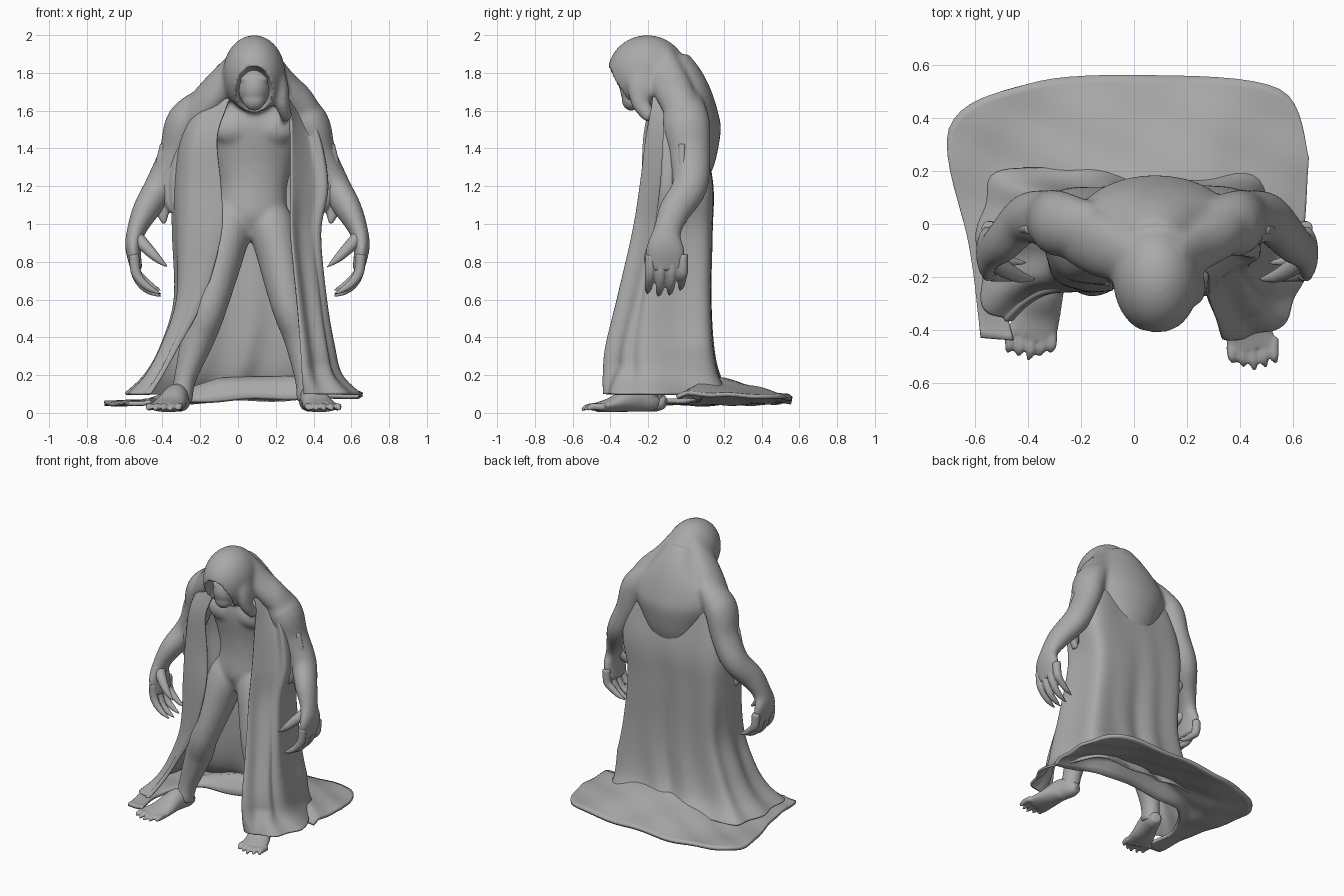
import bpy, bmesh, math
from mathutils import Vector, Matrix

cube = bpy.data.objects.get("Cube")
if cube:
    bpy.data.objects.remove(cube, do_unlink=True)

grey = bpy.data.materials.new("stone_grey")
grey.use_nodes = True
grey.diffuse_color = (0.4, 0.4, 0.4, 1)
grey.node_tree.nodes["Principled BSDF"].inputs["Base Color"].default_value = (0.4, 0.4, 0.4, 1)


def spline(pts, steps):
    """Catmull-Rom samples through points of any dimension."""
    out = []
    for i in range(len(pts) - 1):
        a, b, c, d = pts[max(i - 1, 0)], pts[i], pts[i + 1], pts[min(i + 2, len(pts) - 1)]
        for k in range(steps):
            t = k / steps
            out.append([q + t * (r - p + t * (2 * p - 5 * q + 4 * r - s + t * (3 * (q - r) + s - p))) / 2
                        for p, q, r, s in zip(a, b, c, d)])
    return out + [list(pts[-1])]


def finish(name, bm):
    bmesh.ops.recalc_face_normals(bm, faces=bm.faces)
    for f in bm.faces:
        f.smooth = True
    mesh = bpy.data.meshes.new(name)
    bm.to_mesh(mesh)
    bm.free()
    mesh.materials.append(grey)
    ob = bpy.data.objects.new(name, mesh)
    bpy.context.collection.objects.link(ob)
    return ob


def skin(bm, rings, closed):
    for a, b in zip(rings, rings[1:]):
        n = len(a)
        for i in range(n if closed else n - 1):
            j = (i + 1) % n
            bm.faces.new((a[i], a[j], b[j], b[i]))


def tube(bm, pts, sides=20, steps=5):
    """Tube through (x, y, z, width, depth) points with closed ends."""
    path = spline(pts, steps)
    rings = []
    for i, p in enumerate(path):
        a, b = path[max(i - 1, 0)], path[min(i + 1, len(path) - 1)]
        t = (Vector(b[:3]) - Vector(a[:3])).normalized()
        u = (Vector((1, 0, 0)) - t * t.x).normalized()
        v = t.cross(u)
        rings.append([bm.verts.new(Vector(p[:3]) + u * p[3] * math.cos(w) + v * p[4] * math.sin(w))
                      for w in (2 * math.pi * k / sides for k in range(sides))])
    skin(bm, rings, True)
    bm.faces.new(rings[0])
    bm.faces.new(rings[-1])


def blob(bm, centre, size):
    m = Matrix.Translation(centre) @ Matrix.Diagonal((*size, 1))
    bmesh.ops.create_uvsphere(bm, u_segments=40, v_segments=28, radius=1, matrix=m)


def fuse(ob, voxel, smooth):
    r = ob.modifiers.new("fuse", 'REMESH')
    r.mode, r.voxel_size, r.use_smooth_shade = 'VOXEL', voxel, True
    s = ob.modifiers.new("soften", 'SMOOTH')
    s.factor, s.iterations = 0.5, smooth


def thicken(ob, t):
    m = ob.modifiers.new("thickness", 'SOLIDIFY')
    m.thickness, m.offset = t, 0


# Torso, chest and neck
bm = bmesh.new()
tube(bm, [(.06, -.05, .92, .06, .07), (.07, -.04, 1.03, .18, .13), (.08, -.03, 1.2, .18, .13),
          (.08, -.005, 1.36, .23, .165), (.08, 0, 1.52, .3, .185), (.08, 0, 1.63, .28, .155),
          (.08, -.03, 1.75, .18, .13), (.08, -.08, 1.86, .11, .1)], 32)
for x in (-.02, .18):
    blob(bm, (x, -.12, 1.5), (.125, .07, .085))
# Legs
tube(bm, [(-.01, -.04, 1.14, .06, .07), (-.04, -.05, 1.02, .12, .125), (-.08, -.09, .85, .115, .135),
          (-.15, -.17, .57, .095, .105), (-.21, -.15, .4, .09, .1), (-.28, -.17, .18, .06, .07),
          (-.3, -.19, .06, .06, .07)])
tube(bm, [(.15, -.04, 1.14, .06, .07), (.17, -.05, 1.02, .12, .125), (.21, -.09, .85, .115, .135),
          (.27, -.17, .57, .095, .105), (.325, -.16, .4, .085, .1), (.36, -.2, .18, .06, .07),
          (.37, -.22, .06, .06, .07)])
# Shoulders and arms
for s in (-1, 1):
    tube(bm, [(.05 + s * d, y, z, a, b) for d, y, z, a, b in (
        (.2, 0, 1.68, .06, .08), (.325, 0, 1.55, .1, .125), (.38, .02, 1.37, .09, .11),
        (.46, .02, 1.2, .085, .095), (.54, -.06, 1.07, .07, .085), (.59, -.1, .96, .05, .075),
        (.605, -.11, .87, .042, .105), (.585, -.11, .75, .03, .105))])
# Hood and its folds to the shoulders
blob(bm, (.085, -.205, 1.795), (.165, .212, .205))
tube(bm, [(.2, -.2, 1.86, .03, .06), (.23, -.23, 1.74, .035, .08), (.235, -.24, 1.64, .04, .05),
          (.26, -.18, 1.56, .03, .04)])
tube(bm, [(.04, -.13, 1.9, .06, .07), (-.05, -.11, 1.79, .075, .11), (-.14, -.07, 1.67, .09, .13),
          (-.24, -.03, 1.57, .07, .11), (-.28, 0, 1.48, .03, .06)])
tube(bm, [(.14, -.13, 1.9, .06, .07), (.23, -.09, 1.76, .07, .1), (.32, -.04, 1.65, .085, .1),
          (.4, -.01, 1.57, .06, .09)])
body = finish("body", bm)
fuse(body, .013, 6)

# Hood opening cut into the body, with edges softened again
bm = bmesh.new()
blob(bm, (.085, -.4, 1.685), (.1, .2, .15))
cutter = finish("hood_opening_cutter", bm)
cutter.hide_render = cutter.hide_viewport = True
cut = body.modifiers.new("hood_opening", 'BOOLEAN')
cut.operation, cut.object = 'DIFFERENCE', cutter
fuse(body, .011, 2)

# Face inside the hood, with brow and jaw
bm = bmesh.new()
blob(bm, (.085, -.25, 1.72), (.085, .1, .11))
blob(bm, (.085, -.29, 1.66), (.06, .05, .06))
blob(bm, (.085, -.3, 1.765), (.075, .04, .03))
fuse(finish("face", bm), .008, 5)

# Feet with toes
for side, heel, toe in (("right", (-.3, -.15), (-.39, -.43)), ("left", (.37, -.19), (.45, -.47))):
    bm = bmesh.new()
    dx, dy = toe[0] - heel[0], toe[1] - heel[1]
    tube(bm, [(heel[0] + dx * t, heel[1] + dy * t, z, w, h) for t, z, w, h in (
        (-.15, .05, .03, .03), (0, .06, .05, .055), (.3, .08, .065, .075),
        (.7, .045, .085, .042), (1, .03, .095, .026))])
    for k in range(5):
        x = toe[0] + (k - 2) * .04
        reach = .085 - .015 * abs(k - 2)
        tube(bm, [(x, toe[1] + .04, .03, .02, .02), (x, toe[1] - reach * .5, .033, .019, .019),
                  (x + dx * .1, toe[1] - reach, .014, .008, .008)], 10, 4)
    fuse(finish(side + "_foot", bm), .009, 3)

# Hands: curled clawed fingers and thumb
for side, s in (("right", -1), ("left", 1)):
    bm = bmesh.new()
    for k in range(4):
        y = -.19 + k * .058
        drop = .01 * (k - 1.2) ** 2
        tube(bm, [(.05 + s * d, y + e, z, r, r) for d, e, z, r in (
            (.6, 0, .84, .028), (.592, 0, .75, .028), (.56, -.005, .68 + drop, .024),
            (.51, -.01, .64 + drop, .018), (.455, -.015, .615 + drop, .004))], 10, 4)
    tube(bm, [(.05 + s * d, y, z, r, r) for d, y, z, r in (
        (.59, -.13, .93, .04), (.54, -.17, .88, .034), (.48, -.2, .82, .024), (.42, -.21, .77, .004))], 10, 4)
    fuse(finish(side + "_fingers", bm), .008, 2)


# Cloak: open-fronted sheet hung from hood to ground.
# Rows: height, right front, right side, left front, left side, right y, left y, back y
rows = [(1.74, -.01, -.1, .21, .26, -.17, -.17, .0), (1.62, -.06, -.22, .27, .35, -.19, -.18, .05),
        (1.45, -.11, -.3, .28, .43, -.22, -.21, .09), (1.2, -.09, -.34, .28, .47, -.23, -.24, .135),
        (.95, -.09, -.34, .28, .43, -.25, -.28, .13), (.6, -.19, -.33, .31, .46, -.25, -.36, .12),
        (.35, -.32, -.4, .33, .5, -.26, -.42, .13), (.2, -.4, -.48, .34, .54, -.3, -.43, .16),
        (.1, -.46, -.58, .35, .64, -.36, -.42, .22)]
bm = bmesh.new()
rings = []
for z, rf, ro, lf, lo, yr, yl, yb in spline(rows, 8):
    mid = (min(lo, .48) + ro) / 2
    corner = .1 - .07 * max(0, min(1, (.25 - z) / .15))
    ctrl = [(lf, yl), (lf + .6 * (lo - lf), yl + corner), (lo, yl * .65 + yb * .35),
            (min(lo - .05, .45), yb * .8), (mid + .12, yb), (mid - .12, yb), (ro + .05, yb * .8),
            (ro, (yr + yb) / 2), (rf + .7 * (ro - rf), yr + .03), (rf, yr)]
    ring = []
    depth = .013 * max(0, 1.3 - z)
    for i, (x, y) in enumerate(spline(ctrl, 12)):
        out = Vector((x - .07, y + .06)).normalized()
        w = depth * (math.sin(i * .55 + z) + .5 * math.sin(i * .23 - 2 * z))
        ring.append(bm.verts.new((x + out.x * w, y + out.y * w, z)))
    rings.append(ring)
skin(bm, rings, False)
thicken(finish("cloak", bm), .014)

# Train spread on the ground behind and around the right foot
front = [(-.46, -.44), (-.49, -.2), (-.35, .03), (-.1, .06), (.3, .06), (.5, -.02), (.64, -.05)]
back = [(-.58, -.43), (-.62, -.1), (-.7, .36), (-.4, .53), (.05, .56), (.55, .51), (.66, .25)]
bm = bmesh.new()
rings = []
for (x0, y0), (x1, y1) in zip(spline(front, 8), spline(back, 8)):
    ring = []
    for k in range(19):
        t = k / 18
        x, y = x0 + t * (x1 - x0), y0 + t * (y1 - y0)
        hump = .13 * min(1, t * 6) * (1 - t) * min(1, max(0, 1.5 - abs(x - .1) / .4))
        ripple = .007 * math.sin(14 * x + 9 * y) * math.sin(20 * y)
        ring.append(bm.verts.new((x, y, .07 + .03 * x + hump + ripple)))
    rings.append(ring)
skin(bm, rings, False)
thicken(finish("cloak_train", bm), .022)

# Torn sleeves hanging under the arms in ragged strips
for side, s in (("right", -1), ("left", 1)):
    bm = bmesh.new()
    for k, (d, low) in enumerate(((.35, 1.0), (.4, 1.06), (.44, 1.0))):
        y = -.08 + .03 * k
        tube(bm, [(.05 + s * (d + e), y, z, w, .025) for e, z, w in (
            (-.02, 1.42, .045), (.01, 1.25, .05), (.01, low + .08, .04), (0, low, .008))], 12, 4)
    fuse(finish(side + "_torn_sleeve", bm), .009, 2)
